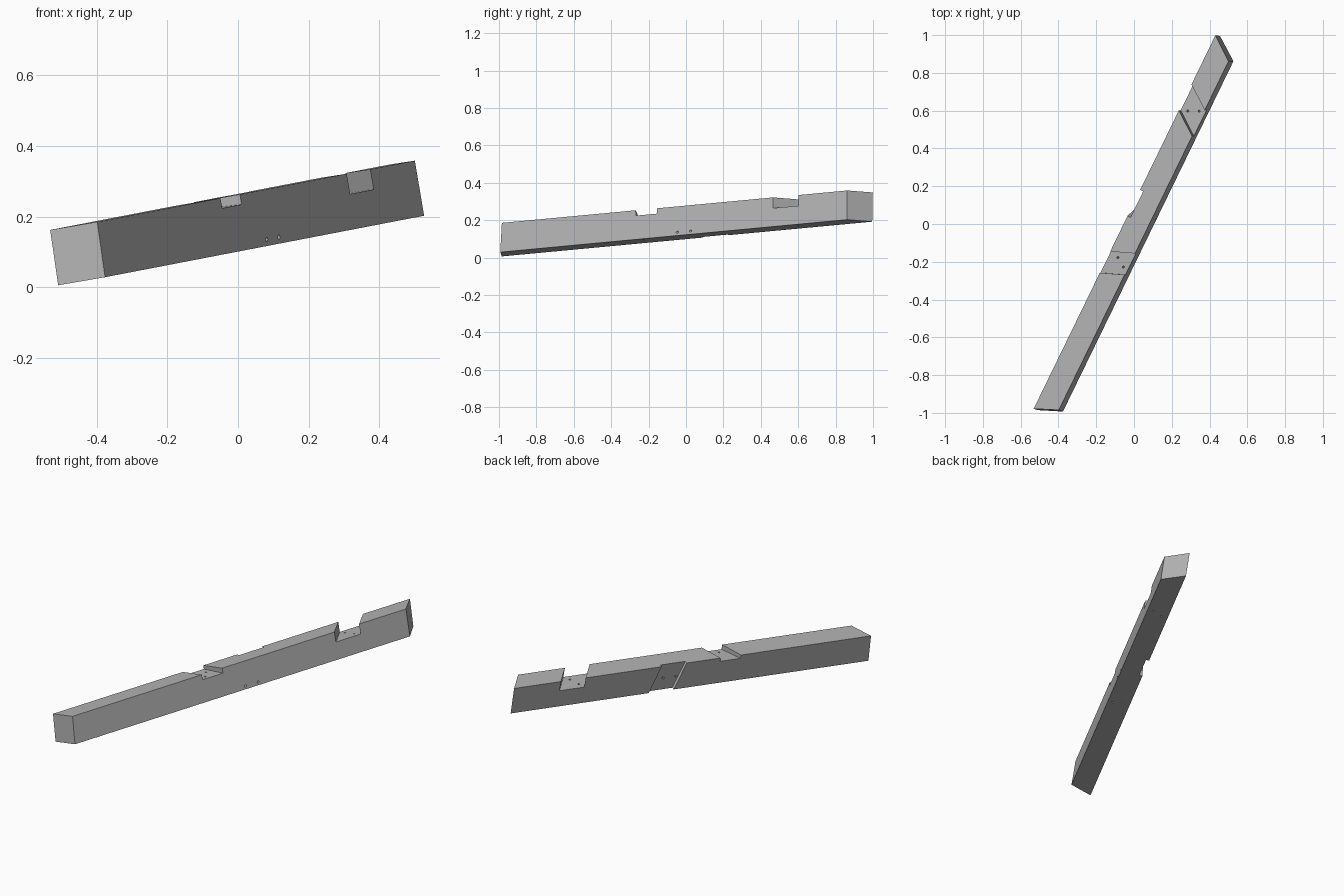
import bpy, bmesh
from mathutils import Vector, Matrix

cube = bpy.data.objects.get("Cube")
if cube:
    bpy.data.objects.remove(cube, do_unlink=True)

# Timber frame: u runs along the beam, v across it, h up through its depth
ORIGIN = Vector((-0.376, -0.993, 0.029))
u = Vector((0.436, 0.896, 0.084)).normalized()
h = Vector((-0.17, -0.01, 0.985))
h = (h - u * h.dot(u)).normalized()
v = h.cross(u)
FRAME = Matrix((u, v, h)).transposed().to_4x4()
FRAME.translation = ORIGIN
WIDTH, DEPTH = 0.124, 0.158

wood = bpy.data.materials.new("plain grey")
wood.use_nodes = True
grey = (0.45, 0.45, 0.45, 1)
wood.diffuse_color = grey
wood.node_tree.nodes["Principled BSDF"].inputs["Base Color"].default_value = grey


def make_object(name, bm):
    bmesh.ops.recalc_face_normals(bm, faces=bm.faces)
    mesh = bpy.data.meshes.new(name)
    bm.to_mesh(mesh)
    bm.free()
    mesh.materials.append(wood)
    obj = bpy.data.objects.new(name, mesh)
    bpy.context.collection.objects.link(obj)
    obj.matrix_world = FRAME
    return obj


def block(name, lower, upper):
    """Six-sided block from two matching four-point rings."""
    bm = bmesh.new()
    a = [bm.verts.new(p) for p in lower]
    b = [bm.verts.new(p) for p in upper]
    bm.faces.new(a)
    bm.faces.new(b)
    for i in range(4):
        j = (i + 1) % 4
        bm.faces.new((a[i], a[j], b[j], b[i]))
    return make_object(name, bm)


def top_notch(name, start, end, skew, right_depth, left_depth):
    """Skewed cutter across the upper face."""
    slope = skew / WIDTH
    rings = []
    for top in (False, True):
        ring = []
        for along, side in ((start, 0), (end, 0), (end, 1), (start, 1)):
            y = -0.05 if side == 0 else WIDTH + 0.05
            cut = right_depth + (left_depth - right_depth) * y / WIDTH
            ring.append((along + slope * y, y, DEPTH + 0.05 if top else DEPTH - cut))
        rings.append(ring)
    return block(name, *rings)


def hole(name, start, end, radius=0.0055):
    """Round drill between two points, running past both of them."""
    start, end = Vector(start), Vector(end)
    axis = end - start
    bm = bmesh.new()
    turn = axis.to_track_quat('Z', 'Y').to_matrix().to_4x4()
    bmesh.ops.create_cone(bm, cap_ends=True, segments=12, radius1=radius, radius2=radius,
                          depth=axis.length * 1.5,
                          matrix=Matrix.Translation((start + end) / 2) @ turn)
    return make_object(name, bm)


# Beam with its oppositely skewed ends
beam = block("beam",
             [(0, 0, 0), (2.07, 0, 0), (2.158, WIDTH, 0), (-0.053, WIDTH, 0)],
             [(0.011, 0, DEPTH), (2.071, 0, DEPTH), (2.163, WIDTH, DEPTH), (-0.043, WIDTH, DEPTH)])

cutters = [
    top_notch("shallow_notch", 0.81, 0.936, -0.05, 0.029, 0.021),
    top_notch("deep_notch", 1.629, 1.782, 0.091, 0.058, 0.058),
]

# Slanted recess in the left face
ring = [(1.10, DEPTH), (1.255, DEPTH), (1.30, 0), (1.145, 0)]
lean = 0.28
ring = [(a + (lean * (0.5 - t / DEPTH)) * 0.08, t + (0.02 if t else -0.02)) for a, t in ring]
cutters.append(block("side_recess",
                     [(a, WIDTH - 0.018, t) for a, t in ring],
                     [(a, WIDTH + 0.05, t) for a, t in ring]))

# Bolt holes down through the notches and obliquely through the recess
for along, across in ((0.873, 0.076), (0.841, 0.028), (1.733, 0.088), (1.76, 0.033)):
    cutters.append(hole("bolt_hole", (along, across, 0), (along, across, DEPTH)))
for along in (1.056, 1.135):
    cutters.append(hole("side_hole", (along, 0, 0.018), (along + 0.097, WIDTH, 0.08)))

# Cut everything out of the beam
bpy.context.view_layer.objects.active = beam
for cutter in cutters:
    cutter.hide_render = True
    cut = beam.modifiers.new(cutter.name, 'BOOLEAN')
    cut.operation = 'DIFFERENCE'
    cut.solver = 'EXACT'
    cut.object = cutter
    bpy.ops.object.modifier_apply(modifier=cut.name)
for cutter in cutters:
    bpy.data.objects.remove(cutter, do_unlink=True)
